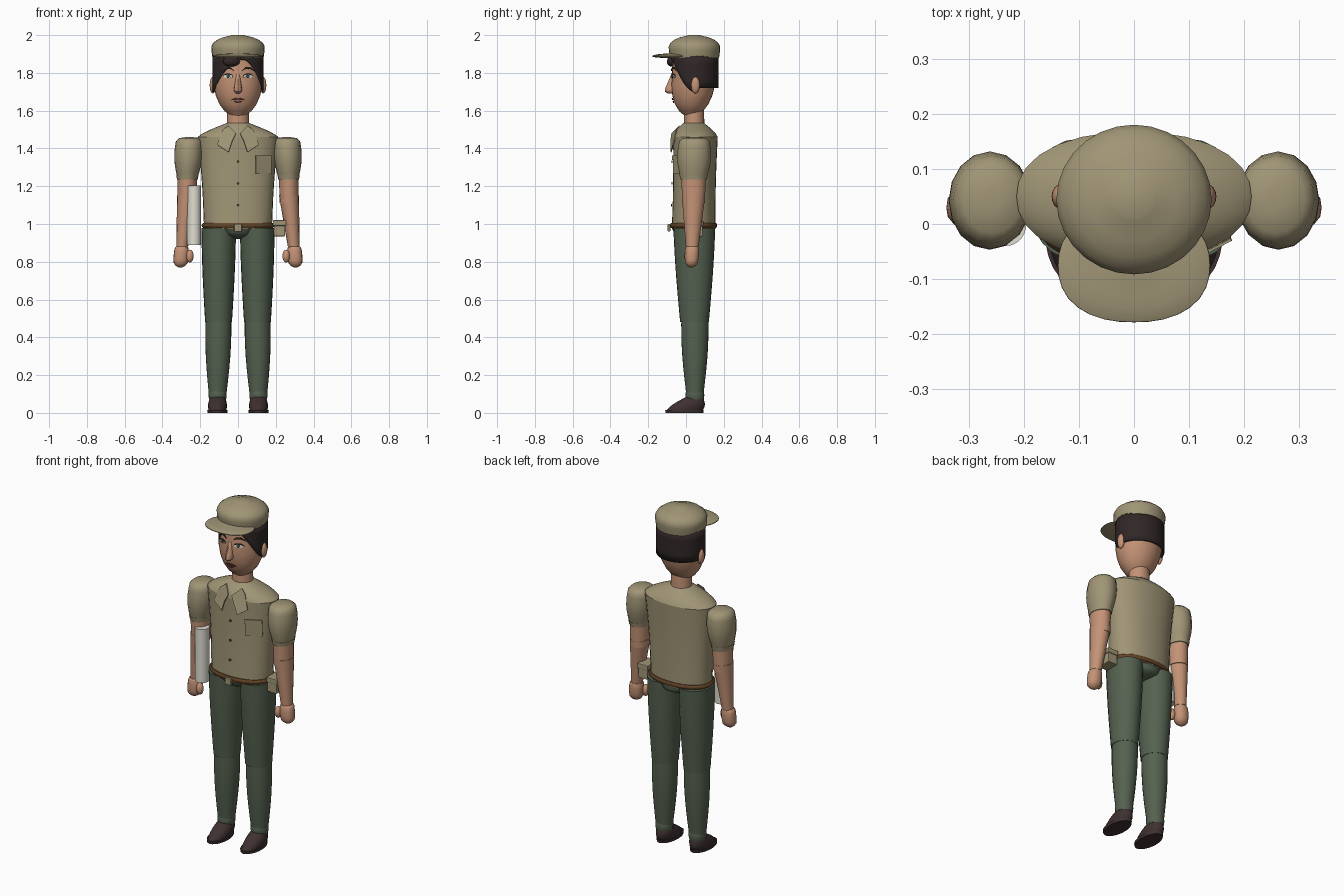
import bpy, bmesh
from math import sin, cos, pi, radians, sqrt
from mathutils import Matrix, Vector
from mathutils.bvhtree import BVHTree

if "Cube" in bpy.data.objects:
    bpy.data.objects.remove(bpy.data.objects["Cube"])


def material(name, *rgb):
    mat = bpy.data.materials.new(name)
    mat.use_nodes = True
    mat.diffuse_color = (*rgb, 1)
    shader = next(node for node in mat.node_tree.nodes if node.type == 'BSDF_PRINCIPLED')
    shader.inputs["Base Color"].default_value = (*rgb, 1)
    shader.inputs["Roughness"].default_value = .8
    return mat


KHAKI = material("khaki", .35, .3, .18)
GREEN = material("trouser_green", .09, .12, .08)
SKIN = material("skin", .55, .29, .18)
HAIR = material("dark_hair", .03, .02, .02)
SHOE = material("dark_shoe", .05, .03, .03)
BELT = material("belt_brown", .13, .06, .02)
PAPER = material("paper", .75, .73, .64)
WHITE = material("eye_white", .7, .68, .62)
IRIS = material("iris_green", .05, .08, .06)
LIP = material("lip", .2, .06, .05)


def finish(name, bm, mat, smooth=True):
    bmesh.ops.recalc_face_normals(bm, faces=bm.faces)
    mesh = bpy.data.meshes.new(name)
    bm.to_mesh(mesh)
    bm.free()
    mesh.materials.append(mat)
    if smooth:
        mesh.shade_smooth()
        mesh.set_sharp_from_angle(angle=radians(42))
    obj = bpy.data.objects.new(name, mesh)
    bpy.context.collection.objects.link(obj)
    return obj


def ellipse(sides, power=2):
    """Points round a unit ellipse; a higher power makes it squarer."""
    points = []
    for i in range(sides):
        c, s = cos(2 * pi * i / sides), sin(2 * pi * i / sides)
        norm = (abs(c) ** power + abs(s) ** power) ** (1 / power)
        points.append((c / norm, s / norm))
    return points


def dome(distance, length):
    """Radius factor that rounds off an end over the given share of the length."""
    if distance >= length:
        return 1
    return max(.25, sqrt(1 - (1 - distance / length) ** 2))


def tube(name, mat, bottom, top, low, high, bulge=0, round_low=0, round_high=0,
         sides=24, power=2, mirror=1):
    """Upright form between two centres, from radii low to radii high."""
    bm = bmesh.new()
    bottom, top, low, high = map(Vector, (bottom, top, low, high))
    steps, loops = 10, []
    for i in range(steps + 1):
        t = (1 - cos(pi * i / steps)) / 2
        centre = bottom.lerp(top, t)
        radius = low.lerp(high, t) * (1 + bulge * sin(pi * t))
        radius *= dome(t, round_low) * dome(1 - t, round_high)
        loops.append([bm.verts.new((mirror * (centre.x + radius.x * u),
                                    centre.y + radius.y * v, centre.z))
                      for u, v in ellipse(sides, power)])
    for lower, upper in zip(loops, loops[1:]):
        for i in range(sides):
            bm.faces.new((lower[i - 1], lower[i], upper[i], upper[i - 1]))
    bm.faces.new(loops[0])
    bm.faces.new(loops[-1])
    return finish(name, bm, mat)


SIDES = (("left", 1), ("right", -1))


def pair(name, *args, **options):
    for label, mirror in SIDES:
        tube(f"{label}_{name}", *args, mirror=mirror, **options)


def ball(name, mat, centre, radii):
    bm = bmesh.new()
    bmesh.ops.create_uvsphere(bm, u_segments=16, v_segments=10, radius=1)
    bm.transform(Matrix.Translation(centre) @ Matrix.Diagonal((*radii, 1)))
    finish(name, bm, mat)


def box(name, mat, centre, size):
    bm = bmesh.new()
    bmesh.ops.create_cube(bm, size=1)
    bm.transform(Matrix.Translation(centre) @ Matrix.Diagonal((*size, 1)))
    bevel = finish(name, bm, mat, smooth=False).modifiers.new("bevel", 'BEVEL')
    bevel.width, bevel.segments = .004, 2


def front_of(*objects):
    """Function giving the foremost y of the objects at x, z."""
    trees = [BVHTree.FromPolygons([v.co for v in obj.data.vertices],
                                  [p.vertices[:] for p in obj.data.polygons]) for obj in objects]

    def surface(x, z):
        hits = [tree.ray_cast(Vector((x, -1, z)), Vector((0, 1, 0)))[0] for tree in trees]
        return min(hit.y for hit in hits if hit)
    return surface


def patch(name, mat, surface, outline, lift=.006, mirror=1):
    """Thin plate laid over a front surface."""
    bm = bmesh.new()
    bm.faces.new([bm.verts.new((mirror * x, surface(x, z) - lift, z)) for x, z in outline])
    plate = finish(name, bm, mat, smooth=False).modifiers.new("thickness", 'SOLIDIFY')
    plate.thickness, plate.offset = .005, 0


def oval(x, z, width, height):
    return [(x + width * u, z + height * v) for u, v in ellipse(12)]


def rectangle(x, z, width, height):
    return [(x + u * width, z + v * height) for u, v in ((-1, -1), (1, -1), (1, 1), (-1, 1))]


def arch(x, z, width, rise, thick):
    """Crescent outline, pointed at both ends."""
    spots = [i / 4 for i in range(-4, 5)]
    under = [(x + width * u, z + rise * (1 - u * u)) for u in spots]
    over = [(x + width * u, z + (rise + thick) * (1 - u * u)) for u in spots[-2:0:-1]]
    return under + over


# Shirt, belt and hips
chest = tube("shirt", KHAKI, (0, .04, .975), (0, .05, 1.46), (.18, .115), (.214, .118),
             bulge=-.03, sides=28, power=2.2)
shoulders = tube("shirt_shoulders", KHAKI, (0, .05, 1.46), (0, .04, 1.535), (.214, .118),
                 (.06, .055), bulge=.1, sides=28, power=2.2)
tube("belt", BELT, (0, .04, .98), (0, .04, 1.005), (.185, .12), (.185, .12),
     bulge=.04, sides=28, power=2.2)
box("buckle", KHAKI, (0, -.09, .98), (.04, .015, .04))
tube("hips", GREEN, (0, .05, .92), (0, .04, .98), (.07, .1), (.14, .115), round_low=.5)

# Collar flaps, buttons and chest pocket
shirt_front = front_of(chest, shoulders)
for label, mirror in SIDES:
    patch(f"{label}_collar", KHAKI, shirt_front,
          [(.05, 1.52), (.08, 1.5), (.11, 1.42), (.05, 1.38), (.03, 1.44), (.01, 1.48)],
          lift=.014, mirror=mirror)
for i in range(3):
    patch(f"button_{i + 1}", BELT, shirt_front, oval(0, 1.1 + i * .115, .007, .007))
patch("pocket", KHAKI, shirt_front, rectangle(.135, 1.31, .04, .045), lift=.01)
patch("pocket_flap", KHAKI, shirt_front, rectangle(.135, 1.35, .042, .012), lift=.015)

# Sleeves, arms and fists
pair("sleeve", KHAKI, (.268, .04, 1.24), (.258, .045, 1.46), (.053, .068), (.066, .075),
     bulge=.25, round_high=.06, sides=16)
pair("sleeve_cuff", KHAKI, (.268, .04, 1.235), (.268, .04, 1.26), (.055, .07), (.059, .075), sides=16)
pair("upper_arm", SKIN, (.27, .04, 1.11), (.268, .04, 1.26), (.05, .06), (.051, .065), sides=16)
pair("forearm", SKIN, (.295, .033, .88), (.27, .04, 1.15), (.031, .034), (.053, .062), sides=16)
pair("fist", SKIN, (.305, .028, .77), (.297, .033, .89), (.034, .03), (.034, .034),
     bulge=.18, round_low=.25, round_high=.15, sides=14, power=2.4)
for label, mirror in SIDES:
    ball(f"{label}_thumb", SKIN, (mirror * .255, .01, .83), (.02, .02, .034))

# Trouser legs with a knee overlap and hem
pair("thigh", GREEN, (.103, .045, .48), (.102, .044, .978), (.071, .076), (.092, .111), bulge=.04)
pair("shin", GREEN, (.108, .047, .1), (.103, .047, .5), (.047, .046), (.068, .072),
     bulge=.13)
pair("hem", GREEN, (.108, .047, .07), (.108, .047, .115), (.044, .046), (.046, .047), bulge=.07)

# Shoes
pair("sole", SHOE, (.109, -.008, 0), (.109, -.008, .015), (.052, .1), (.054, .102))
pair("shoe", SHOE, (.109, -.01, .01), (.108, .045, .085), (.046, .095), (.038, .045), bulge=.18)

# Neck, head, ears and nose
tube("neck", SKIN, (0, .043, 1.5), (0, .043, 1.62), (.06, .055), (.056, .052))
head = tube("head", SKIN, (0, .025, 1.565), (0, .05, 1.9), (.13, .117), (.13, .117),
            round_low=.6, sides=28)
tube("nose", SKIN, (0, -.08, 1.69), (0, -.06, 1.8), (.025, .042), (.01, .015),
     round_low=.2, sides=12)
for label, mirror in SIDES:
    ball(f"{label}_ear", SKIN, (mirror * .133, .05, 1.735), (.017, .023, .044))

# Painted face
face = front_of(head)
for label, mirror in SIDES:
    patch(f"{label}_eye", WHITE, face, oval(.052, 1.782, .025, .01), lift=.004, mirror=mirror)
    patch(f"{label}_iris", IRIS, face, oval(.052, 1.782, .009, .009), mirror=mirror)
    patch(f"{label}_lash", HAIR, face, arch(.053, 1.783, .028, .008, .007), mirror=mirror)
    patch(f"{label}_brow", HAIR, face, arch(.054, 1.81, .033, .012, .01), mirror=mirror)
patch("upper_lip", LIP, face, arch(0, 1.656, .036, .001, .01))
patch("lower_lip", LIP, face, arch(0, 1.652, .025, -.003, -.008))

# Hair shell: parted fringe in front, straight cut behind
bm = bmesh.new()
columns = []
for u, v in ellipse(48):
    x, y = .132 * u, .047 + .121 * v
    reach = .11 if x > .025 else .16
    hairline = 1.72 if v > 0 else 1.87 - .18 * ((x - .025) / reach) ** 2
    columns.append([bm.verts.new((x, y, hairline + (1.89 - hairline) * k / 4)) for k in range(5)])
for i, column in enumerate(columns):
    before = columns[i - 1]
    for k in range(4):
        bm.faces.new((before[k], column[k], column[k + 1], before[k + 1]))
shell = finish("hair", bm, HAIR).modifiers.new("thickness", 'SOLIDIFY')
shell.thickness, shell.offset = .008, 0
ball("fringe_tuft", HAIR, (-.035, -.077, 1.86), (.045, .024, .026))

# Cap with visor
tube("cap", KHAKI, (0, .045, 1.88), (0, .044, 2), (.135, .13), (.138, .133),
     bulge=.04, round_high=.55, sides=28)
tube("visor", KHAKI, (0, -.075, 1.878), (0, -.075, 1.903), (.14, .105), (.14, .105),
     round_low=.4, round_high=.6, sides=32, power=2.3)

# Rolled paper under the right arm and pouch on the left hip
tube("paper_roll", PAPER, (-.233, 0, .89), (-.233, 0, 1.205), (.037, .04), (.037, .04))
box("pouch", KHAKI, (.22, .045, .975), (.06, .085, .08))
box("pouch_lid", KHAKI, (.22, .045, 1.005), (.07, .093, .03))
